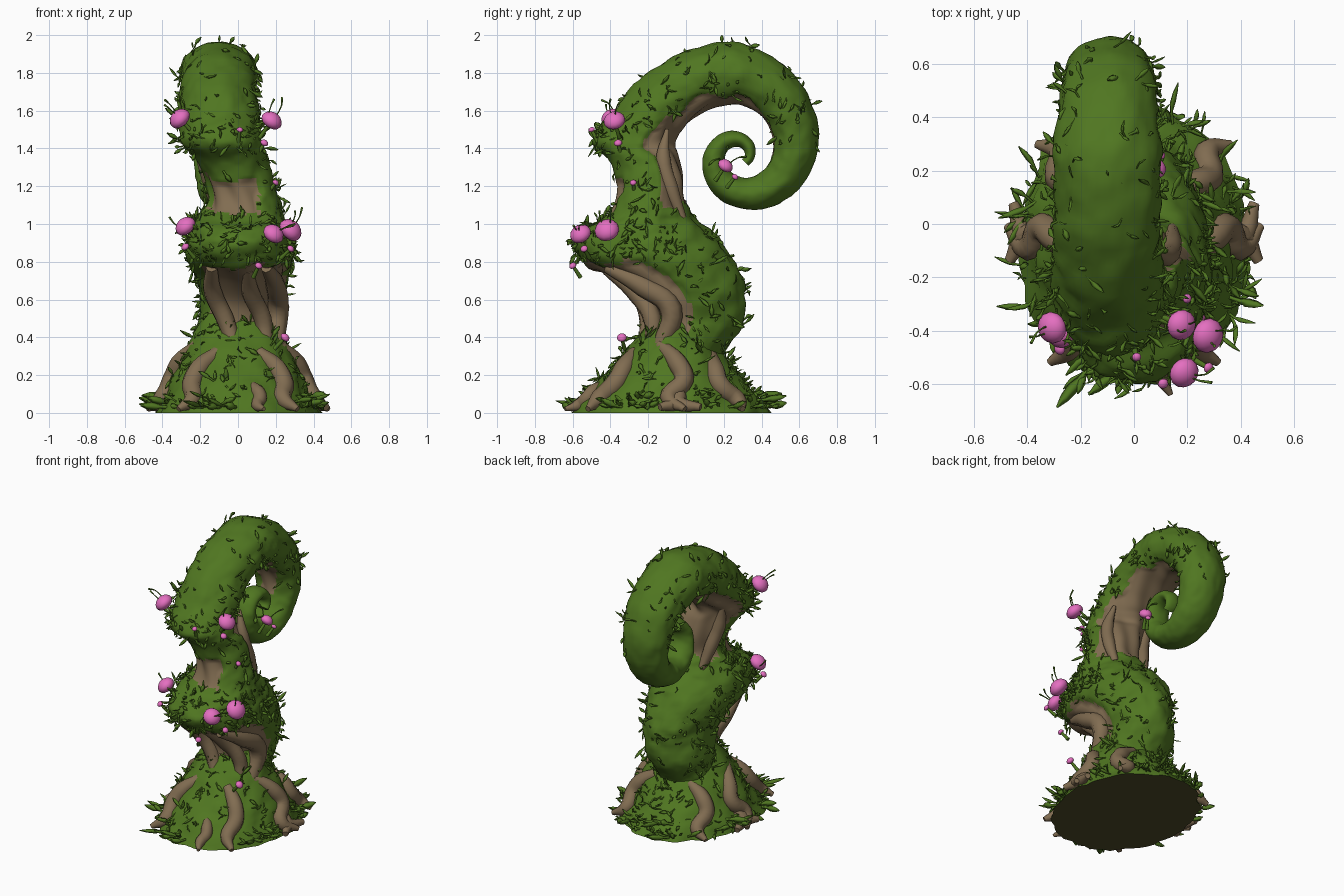
import bpy, bmesh, math, random
from mathutils import Vector, noise

random.seed(4)
if "Cube" in bpy.data.objects:
    bpy.data.objects.remove(bpy.data.objects["Cube"])


def material(name, rgb):
    m = bpy.data.materials.new(name)
    m.use_nodes = True
    m.diffuse_color = (*rgb, 1)
    m.node_tree.nodes["Principled BSDF"].inputs["Base Color"].default_value = (*rgb, 1)
    return m


MOSS = material("moss_green", (.08, .182, .015))
BARK = material("bark_brown", (.22, .152, .083))
PINK = material("petal_pink", (.78, .16, .53))
EARTH = material("dark_earth", (.075, .072, .022))


def make_object(name, bm, mats):
    mesh = bpy.data.meshes.new(name)
    bm.to_mesh(mesh)
    bm.free()
    obj = bpy.data.objects.new(name, mesh)
    bpy.context.collection.objects.link(obj)
    for m in mats:
        mesh.materials.append(m)
    return obj


def catmull(rows, steps):
    """Smoothly interpolate rows of numbers; returns (row position, values)."""
    out = []
    for i in range(len(rows) - 1):
        a, b, c, d = (rows[min(max(i + k, 0), len(rows) - 1)] for k in (-1, 0, 1, 2))
        for s in range(steps):
            t = s / steps
            out.append((i + t, [q + .5 * t * (r - p + t * (2*p - 5*q + 4*r - e + t * (3*(q - r) + e - p)))
                                for p, q, r, e in zip(a, b, c, d)]))
    return out + [(len(rows) - 1, rows[-1])]


SPOTS = []  # moss faces that can carry leaves: position, normal, weight


def loft(name, sections, is_bark, leaf_weight, sides=64):
    """Oval rings between an outer and an inner edge point; angle 0 is the outer edge."""
    bm = bmesh.new()
    rings = []
    for u, (yo, zo, yi, zi, xc, w) in sections:
        mid = Vector((xc, (yo + yi) / 2, (zo + zi) / 2))
        half = Vector((0, (yo - yi) / 2, (zo - zi) / 2))
        ring = []
        for k in range(sides):
            t = math.tau * k / sides
            off = half * math.cos(t) + Vector((w * math.sin(t), 0, 0))
            if is_bark(u, t):
                off *= .92 + .05 * math.cos(7 * t + 1.3 * u)
            else:
                off *= 1 + .06 * noise.noise((mid + off) * 9) + .04 * noise.noise((mid + off) * 22)
            ring.append(bm.verts.new(mid + off))
        rings.append(ring)
    where = {}
    for j in range(len(rings) - 1):
        for k in range(sides):
            n = (k + 1) % sides
            f = bm.faces.new((rings[j][k], rings[j][n], rings[j+1][n], rings[j+1][k]))
            u, t = sections[j][0], math.tau * (k + .5) / sides
            f.material_index = int(is_bark(u, t))
            f.smooth = True
            where[f] = u
    bm.faces.new(rings[0]).material_index = 2
    bm.faces.new(rings[-1])
    bmesh.ops.recalc_face_normals(bm, faces=bm.faces)
    bm.normal_update()
    for f, u in where.items():
        if f.material_index == 0:
            c = f.calc_center_median()
            SPOTS.append((c, f.normal.copy(), f.calc_area() * leaf_weight(u, c, f.normal)))
    return make_object(name, bm, (MOSS, BARK, EARTH))


# Trunk edges: outer y, z, inner y, z, centre x, half width
trunk = [
    (-.26, .2, .15, .2, 0, .24), (-.22, .42, .2, .32, 0, .22), (-.22, .52, .29, .45, 0, .21),
    (-.26, .6, .31, .6, .02, .22), (-.38, .7, .29, .72, .02, .24), (-.52, .78, .22, .86, .01, .28),
    (-.6, .88, .13, .96, 0, .28), (-.55, .97, .05, 1.03, .01, .25), (-.45, 1.02, .02, 1.08, .02, .22),
    (-.39, 1.1, 0, 1.15, .03, .19), (-.37, 1.2, 0, 1.25, .01, .18), (-.4, 1.32, -.03, 1.36, -.03, .19),
    (-.49, 1.42, -.05, 1.42, -.08, .21), (-.46, 1.5, -.03, 1.47, -.09, .21), (-.38, 1.6, 0, 1.5, -.1, .21),
    (-.27, 1.74, .05, 1.55, -.1, .2), (-.1, 1.87, .13, 1.6, -.1, .2), (.1, 1.945, .2, 1.62, -.1, .2)]
CURL = len(trunk)

# Curled tip: a shrinking spiral, four sections per quarter turn
for i in range(23):
    q = i / 4
    r, a = .6 * .68 ** q, math.pi / 2 * (1 - q)
    inner = r * (.44 - .02 * q)
    trunk.append((.28 + r * math.cos(a), 1.36 + r * math.sin(a), .28 + inner * math.cos(a),
                  1.36 + inner * math.sin(a), -.1 + .013 * q, .2 * .76 ** q))


def trunk_bark(u, t):
    t = (t + math.pi) % math.tau - math.pi
    wobble = .3 * noise.noise(Vector((u * .9, t * 3, 3)))
    if u < 4.9 + 2 * wobble:
        return abs(t - .25) < 1.25 - .1 * max(0, u - 3) + wobble
    if 8.3 + wobble < u < 10.2 + 2 * wobble and abs(t + .35) < .9 + wobble:
        return True
    if 8.5 + 2 * wobble < u < CURL + 4:
        return math.pi - abs(t) < min(1.3, .75 + (CURL - u) * .12) + wobble
    return False


def trunk_leaves(u, c, n):
    if u > CURL + 3:
        return .04
    ledge = 1.5 if (5 < u < 8.5 or 11.5 < u < 14) and n.y < .2 else 0
    return .2 + 1.1 * abs(n.x) ** 2 + ledge


loft("mossy_trunk", catmull(trunk, 6), trunk_bark, trunk_leaves)


# Mossy mound at the foot, closing in against the trunk
def mound_section(z):
    return (-.61 + .87 * z, z, .45 - .82 * z, z, 0, .43 - .47 * z)


mound = [(i, mound_section(i * .025)) for i in range(22)]
loft("mossy_mound", mound, lambda u, t: False, lambda u, c, n: 2.6 if c.z < .1 else 1.7)


def tube(name, points, radii, mat):
    cu = bpy.data.curves.new(name, 'CURVE')
    cu.dimensions = '3D'
    cu.bevel_depth, cu.bevel_resolution = 1, 2
    cu.resolution_u, cu.use_fill_caps = 5, True
    sp = cu.splines.new('BEZIER')
    sp.bezier_points.add(len(points) - 1)
    for bp, p, r in zip(sp.bezier_points, points, radii):
        bp.co, bp.radius = p, r
        bp.handle_left_type = bp.handle_right_type = 'AUTO'
    cu.materials.append(mat)
    obj = bpy.data.objects.new(name, cu)
    bpy.context.collection.objects.link(obj)


# Roots winding down the mound and out over the ground
def mound_point(deg, z, grow):
    yo, _, yi, _, _, w = mound_section(z)
    a = math.radians(deg)
    return Vector((math.sin(a) * w * grow, (yo + yi) / 2 - math.cos(a) * (yi - yo) / 2 * grow, z))


BARE = []  # points on roots that stay free of leaves


def root(deg, bend, top, thick=1):
    path = [mound_point(deg + bend * b, top * h + .02, g)
            for h, b, g in ((1, -.6, .86), (.72, .5, 1), (.45, .7, 1.01), (.18, .2, 1.02), (0, .6, 1.14))]
    tube("root", path, [thick * r for r in (.035, .053, .054, .048, .016)], BARK)
    BARE.extend(Vector(p) for _, p in catmull(path, 4))


for side in (-1, 1):
    for deg, bend, top in ((34, 12, .3), (84, 22, .34), (140, -16, .28)):
        root(side * deg, side * bend, top)
    # forks of the side root
    for end in (84, 106):
        tube("root_fork", [mound_point(side * d, z, g) for d, z, g in ((95, .13, .96), (94, .06, 1.02), (end, .03, 1.13))],
             (.035, .042, .02), BARK)
    # woody strands twisting over the bare back of the neck
    tube("upper_strand", [(side * .15 - .07, -.1, 1.5), (side * .15 - .03, -.12, 1.34), (side * .14, -.08, 1.19),
                          (side * .12 + .02, -.02, 1.03)], (.012, .042, .042, .025), BARK)
root(13, 6, .13, .7)

# Woody strands arching under the ledge
tube("lower_strand", [(.15, -.42, .77), (.2, -.23, .67), (.21, -.08, .55), (.2, -.13, .36)], (.03, .055, .06, .045), BARK)
tube("lower_strand", [(-.14, -.42, .77), (-.13, -.25, .63), (-.07, -.2, .5), (-.02, -.22, .36)], (.03, .05, .05, .04), BARK)
tube("lower_strand", [(.05, -.42, .76), (.07, -.26, .63), (.13, -.18, .5), (.15, -.18, .36)], (.03, .05, .05, .04), BARK)


# Leaves: curved blades scattered over the moss
def add_leaf(bm, p, d, bend, length):
    side = d.cross(bend + Vector((.01, .02, .03))).normalized()
    thick = d.cross(side).normalized()
    rings = []
    for s, w in ((-.15, .1), (.35, .11), (.6, .23), (.85, .19), (1.05, .04)):
        c = p + (d * s + bend * s * s) * length
        rings.append([bm.verts.new(c + v * w * length) for v in (side, thick * .6, -side, -thick * .6)])
    for a, b in zip(rings, rings[1:]):
        for k in range(4):
            bm.faces.new((a[k], a[k-1], b[k-1], b[k])).smooth = True
    bm.faces.new(rings[-1])


def jitter(s):
    return Vector([random.uniform(-s, s) for _ in range(3)])


bm = bmesh.new()
SPOTS = [s for s in SPOTS if all((s[0] - b).length > .075 for b in BARE)]
for c, n, _ in random.choices(SPOTS, weights=[s[2] for s in SPOTS], k=1000):
    flat = n.cross(jitter(1)).normalized()
    d = (n * random.uniform(.05, .75) + flat * .7 + Vector((0, 0, -.25))).normalized()
    length = random.uniform(.04, .1) if c.z < .1 else random.uniform(.035, .06)
    p = c + jitter(.01)
    p.z = max(p.z, .03)
    bend = jitter(.6)
    if c.z < .1:
        d = (d + n * .5).normalized()
        d.z, bend.z = abs(d.z) * .3, abs(bend.z) * .6
    add_leaf(bm, p, d, bend, length)
add_leaf(bm, Vector((-.1, .19, 1.95)), Vector((0, 0, 1)), Vector((.05, 0, 0)), .048)
bmesh.ops.recalc_face_normals(bm, faces=bm.faces)
make_object("moss_leaves", bm, (MOSS,))


# Pink buds on stalks; large ones also carry thin filaments
buds = [(-.31, -.39, 1.56, .06), (.18, -.38, 1.55, .058), (-.28, -.41, .99, .058), (.28, -.42, .97, .066),
        (.19, -.56, .95, .058), (.08, .21, 1.31, .042), (.25, -.34, .4, .026), (.01, -.5, 1.5, .017),
        (.14, -.36, 1.43, .022), (.2, -.28, 1.22, .018), (.28, -.54, .87, .02), (.11, -.6, .78, .02),
        (-.28, -.47, .88, .022), (.1, .26, 1.25, .018)]
bm = bmesh.new()
for x, y, z, r in buds:
    p = Vector((x, y, z))
    out = Vector((x + .03, (y + .2) * .5, .3)).normalized()
    turn = out.to_track_quat('Z', 'Y').to_matrix()
    made = bmesh.ops.create_uvsphere(bm, u_segments=14, v_segments=9, radius=r)["verts"]
    for v in made:
        taper = 1 - .1 * v.co.z / r
        v.co = p + turn @ Vector((v.co.x * taper, v.co.y * taper, v.co.z * .72))
    tube("bud_stalk", [p - out * (r + .06), p - out * r * .5], (.012, .009), MOSS)
    if r > .03:
        for _ in range(2):
            tip = (out + jitter(.8) + Vector((0, 0, .2))).normalized() * random.uniform(.1, .14)
            tube("filament", [p - out * r, p + tip * .55 + jitter(.02), p + tip], (.004, .003, .006), MOSS)
for f in bm.faces:
    f.smooth = True
bmesh.ops.recalc_face_normals(bm, faces=bm.faces)
make_object("pink_buds", bm, (PINK,))
